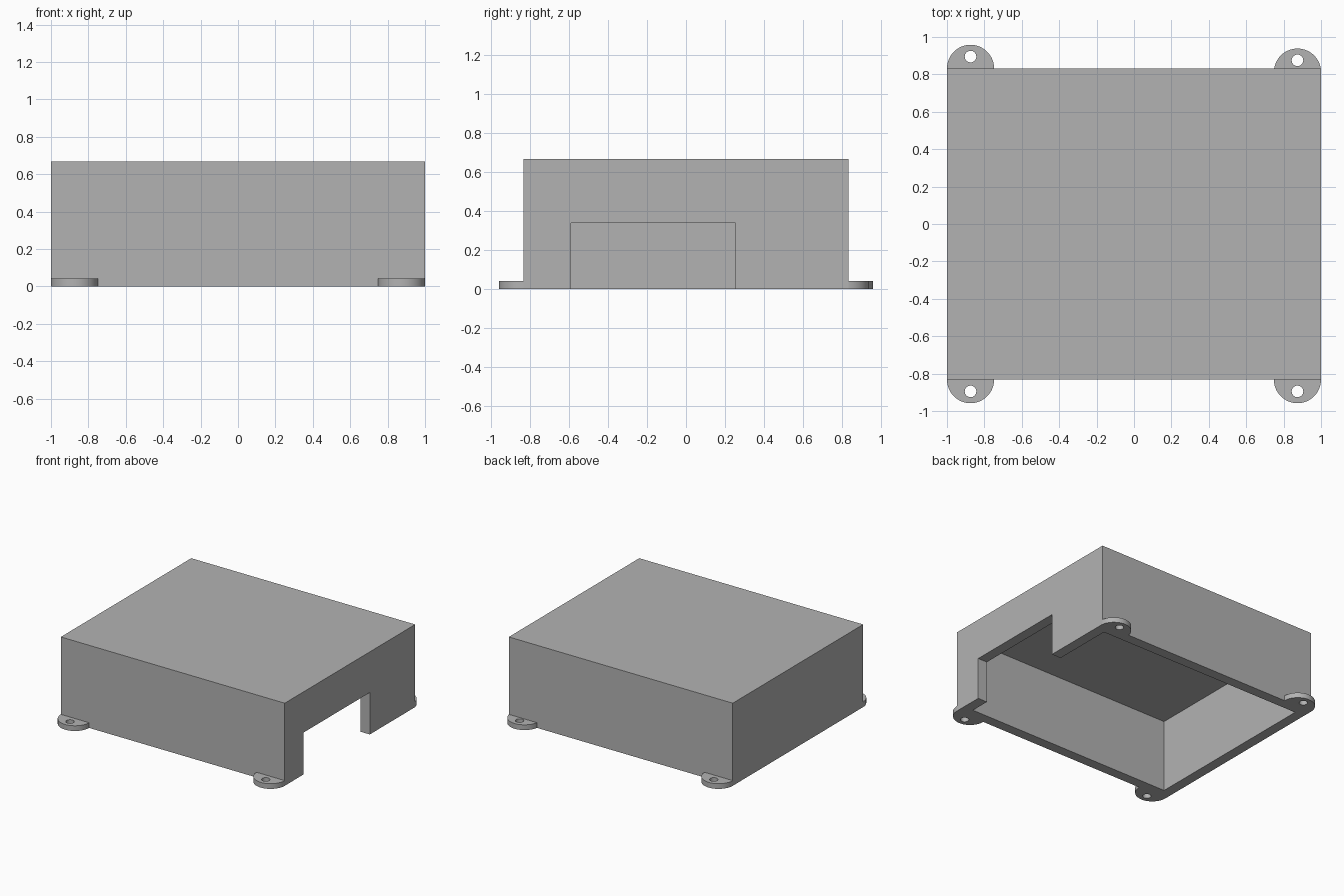
import bpy, bmesh
from math import asin, pi, cos, sin

HALF_X, HALF_Y, HEIGHT, WALL = 1.0, 0.832, 0.667, 0.083
LUG_R, LUG_H, HOLE_R = 0.126, 0.042, 0.031

default = bpy.data.objects.get("Cube")
if default:
    bpy.data.objects.remove(default, do_unlink=True)

grey = bpy.data.materials.new("plain grey")
grey.use_nodes = True
colour = (0.45, 0.45, 0.45, 1)
grey.diffuse_color = colour
grey.node_tree.nodes["Principled BSDF"].inputs["Base Color"].default_value = colour


def prism(name, outline, z0, z1):
    """Extrude a counter-clockwise outline from z0 up to z1."""
    bm = bmesh.new()
    base = bm.faces.new([bm.verts.new((x, y, z0)) for x, y in outline])
    top = bmesh.ops.extrude_face_region(bm, geom=[base], use_keep_orig=True)["geom"]
    moved = [g for g in top if isinstance(g, bmesh.types.BMVert)]
    bmesh.ops.translate(bm, verts=moved, vec=(0, 0, z1 - z0))
    bmesh.ops.recalc_face_normals(bm, faces=bm.faces)
    mesh = bpy.data.meshes.new(name)
    bm.to_mesh(mesh)
    bm.free()
    mesh.materials.append(grey)
    obj = bpy.data.objects.new(name, mesh)
    bpy.context.collection.objects.link(obj)
    return obj


def rect(x0, x1, y0, y1):
    return [(x0, y0), (x1, y0), (x1, y1), (x0, y1)]


def arc(cx, cy, r, start, end, steps):
    angles = [start + (end - start) * i / steps for i in range(steps + 1)]
    return [(cx + r * cos(a), cy + r * sin(a)) for a in angles]


def cut(obj, cutter):
    """Subtract the cutter, apply the result and remove the cutter."""
    mod = obj.modifiers.new("cut", "BOOLEAN")
    mod.operation, mod.solver, mod.object = "DIFFERENCE", "EXACT", cutter
    bpy.ops.object.select_all(action="DESELECT")
    bpy.context.view_layer.objects.active = obj
    obj.select_set(True)
    bpy.ops.object.modifier_apply(modifier=mod.name)
    bpy.data.objects.remove(cutter, do_unlink=True)


# Cover: open-bottomed box with a cable opening in its left wall
cover = prism("cover", rect(-HALF_X, HALF_X, -HALF_Y, HALF_Y), 0, HEIGHT)
ix, iy = HALF_X - WALL, HALF_Y - WALL
cut(cover, prism("cavity_cutter", rect(-ix, ix, -iy, iy), -0.1, HEIGHT - WALL))
cut(cover, prism("opening_cutter", rect(ix - 0.1, HALF_X + 0.1, -0.59, 0.253), -0.1, 0.338))

# Mounting lugs: rounded tabs with a screw hole; one sits slightly deeper in the wall
for name, sx, sy, inset in (
    ("front_right_lug", -1, -1, 0),
    ("front_left_lug", 1, -1, 0),
    ("back_right_lug", -1, 1, 0),
    ("back_left_lug", 1, 1, 0.02),
):
    cx, cy = sx * (HALF_X - LUG_R), HALF_Y - inset
    start = asin(inset / LUG_R)
    outline = arc(cx, cy, LUG_R, start, pi - start, 32)
    hole = arc(cx, cy + 0.063, HOLE_R, 0, 2 * pi, 32)[:-1]
    lug = prism(name, [(x, sy * y) for x, y in outline][::sy], 0, LUG_H)
    cut(lug, prism("hole_cutter", [(x, sy * y) for x, y in hole][::sy], -0.1, 0.2))
    bpy.ops.object.shade_smooth_by_angle(angle=pi / 6)
